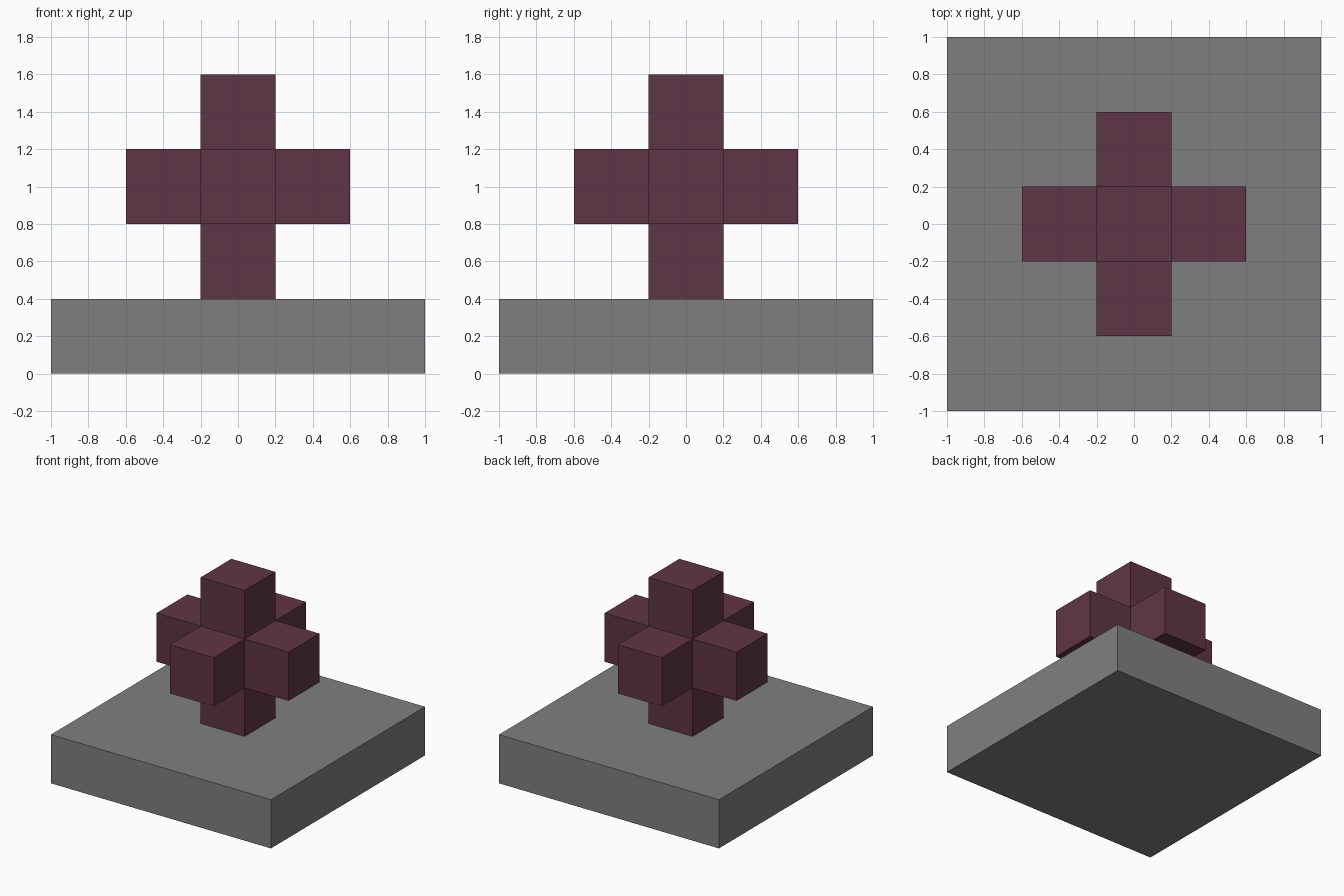
import bpy
import bmesh

default = bpy.data.objects.get("Cube")
if default:
    bpy.data.objects.remove(default, do_unlink=True)


def make_material(name, colour):
    mat = bpy.data.materials.new(name)
    mat.use_nodes = True
    mat.diffuse_color = colour
    mat.node_tree.nodes["Principled BSDF"].inputs["Base Color"].default_value = colour
    return mat


def make_object(name, bm, location, mat):
    bmesh.ops.recalc_face_normals(bm, faces=bm.faces)
    mesh = bpy.data.meshes.new(name)
    bm.to_mesh(mesh)
    bm.free()
    mesh.materials.append(mat)
    obj = bpy.data.objects.new(name, mesh)
    obj.location = location
    bpy.context.collection.objects.link(obj)
    return obj


grey = make_material("mid grey", (0.213, 0.213, 0.213, 1))
maroon = make_material("dusky maroon", (0.117, 0.036, 0.058, 1))

# Square slab base
bm = bmesh.new()
bmesh.ops.create_cube(bm, size=1)
bmesh.ops.scale(bm, vec=(2, 2, 0.4), verts=bm.verts)
make_object("base_slab", bm, (0, 0, 0.2), grey)

# Six-armed cross: a cube with every face extruded by its own width
ARM = 0.4
bm = bmesh.new()
bmesh.ops.create_cube(bm, size=ARM)
bm.normal_update()
for face in list(bm.faces):
    offset = face.normal * ARM
    tip = bmesh.ops.extrude_discrete_faces(bm, faces=[face])["faces"][0]
    bmesh.ops.translate(bm, vec=offset, verts=tip.verts)
make_object("six_armed_cross", bm, (0, 0, 1), maroon)
